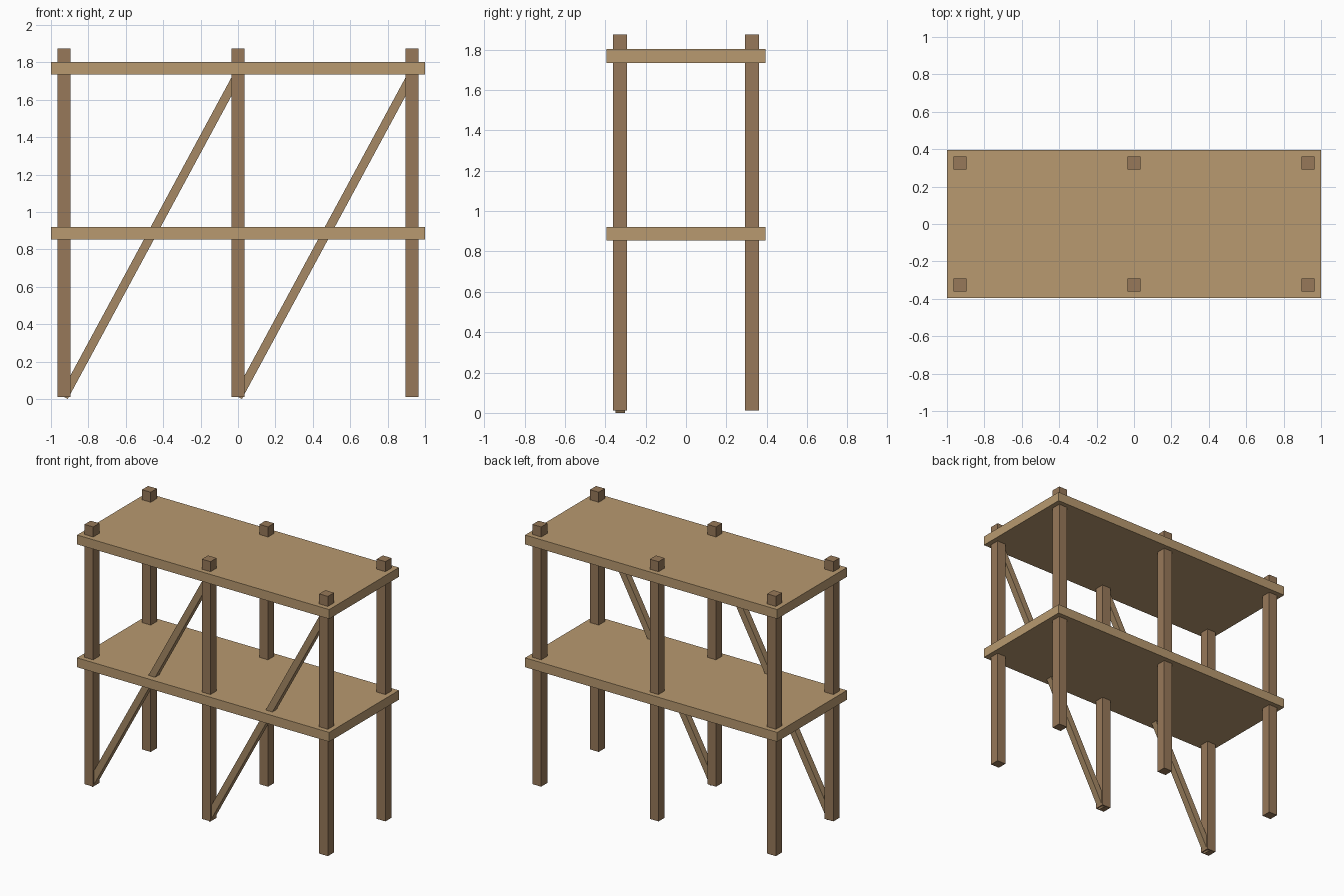
import bpy, math
from mathutils import Vector

if "Cube" in bpy.data.objects:
    bpy.data.objects.remove(bpy.data.objects["Cube"])


def material(name, rgb):
    m = bpy.data.materials.new(name)
    m.diffuse_color = (*rgb, 1)
    m.use_nodes = True
    m.node_tree.nodes["Principled BSDF"].inputs["Base Color"].default_value = m.diffuse_color
    return m


DECK = material("deck wood", (0.48, 0.32, 0.16))
POST = material("post wood", (0.31, 0.19, 0.10))
BRACE = material("brace wood", (0.38, 0.25, 0.13))


def box(name, centre, size, mat, tilt=0.0):
    bpy.ops.mesh.primitive_cube_add(size=1, location=centre, rotation=(0, tilt, 0))
    ob = bpy.context.object
    ob.name = name
    ob.scale = size
    ob.data.materials.append(mat)
    return ob


POST_X, POST_Y, POST_W = 0.931, 0.326, 0.069
BASE, TOP = 0.0115, 1.874
DECK_T, UNDERSIDES = 0.067, {"lower": 0.854, "upper": 1.735}

# Two rows of three posts
for row, y in (("front", -POST_Y), ("back", POST_Y)):
    for col, x in (("left", -POST_X), ("middle", 0), ("right", POST_X)):
        box(f"{row}_{col}_post", (x, y, (BASE + TOP) / 2),
            (POST_W, POST_W, TOP - BASE), POST)

# Platforms
for level, z in UNDERSIDES.items():
    box(f"{level}_deck", (0, 0, z + DECK_T / 2), (2, 0.79, DECK_T), DECK)

# Diagonal front braces, from post foot to the upper deck's underside
for side, x in (("left", -POST_X), ("right", 0)):
    a = Vector((x, -POST_Y, BASE))
    b = Vector((x + POST_X, -POST_Y, UNDERSIDES["upper"]))
    d = b - a
    box(f"front_{side}_brace", (a + b) / 2, (0.047, 0.047, d.length),
        BRACE, math.atan2(d.x, d.z))
